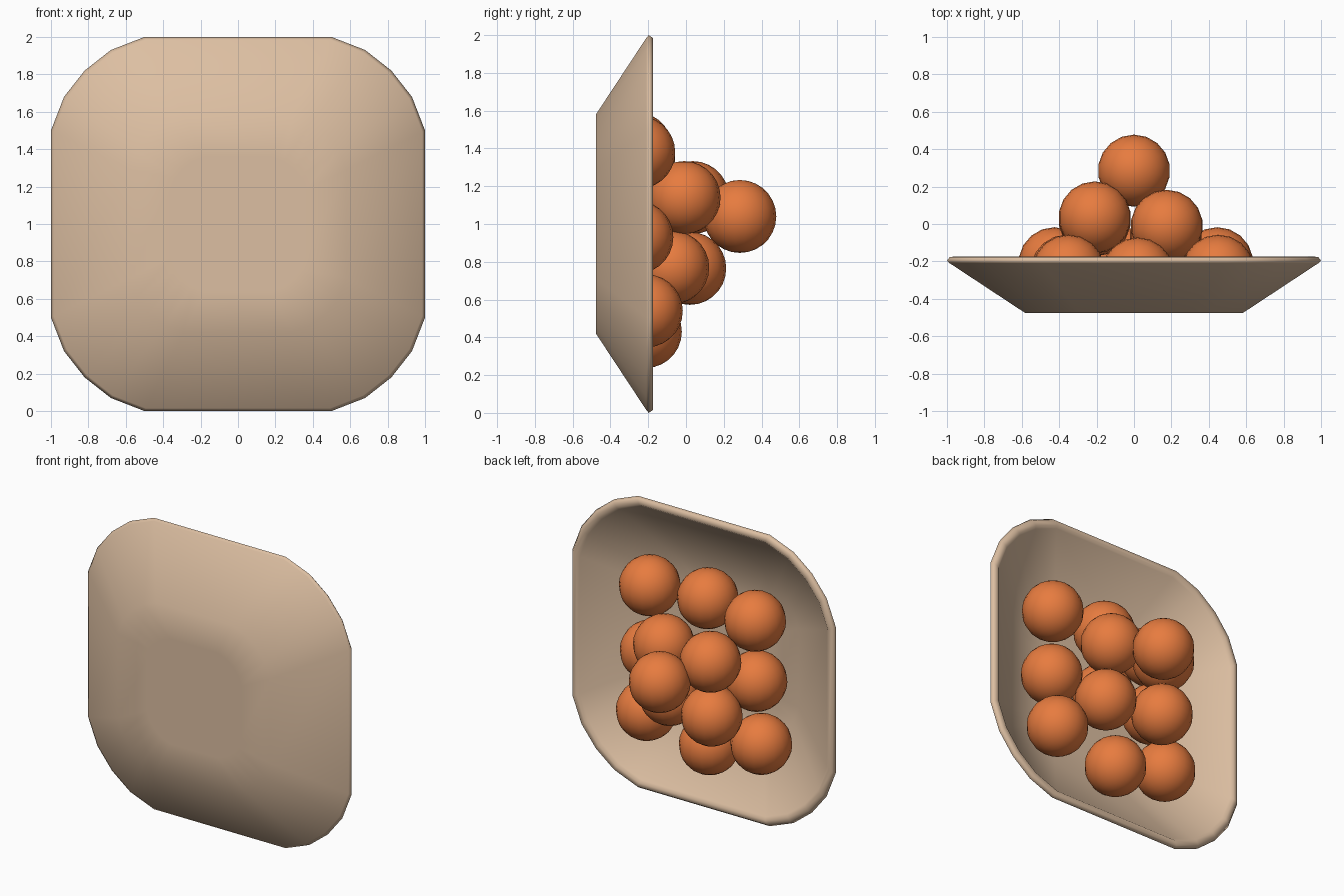
import bpy, bmesh

if "Cube" in bpy.data.objects:
    bpy.data.objects.remove(bpy.data.objects["Cube"])

def material(name, color):
    m = bpy.data.materials.new(name)
    m.diffuse_color = color
    m.use_nodes = True
    m.node_tree.nodes["Principled BSDF"].inputs["Base Color"].default_value = m.diffuse_color
    return m

tan = material("tan", (0.72, 0.52, 0.36, 1))
orange = material("orange", (0.80, 0.20, 0.05, 1))

def finish(bm, name, mat, angle=None):
    bmesh.ops.recalc_face_normals(bm, faces=bm.faces)
    me = bpy.data.meshes.new(name)
    bm.to_mesh(me)
    bm.free()
    me.materials.append(mat)
    ob = bpy.data.objects.new(name, me)
    bpy.context.collection.objects.link(ob)
    for p in me.polygons:
        p.use_smooth = True
    return ob

# Rounded-square outline: one corner, turned four times
corner = [(1, .5), (.93, .68), (.82, .82), (.68, .93), (.5, 1)]
outline = []
for _ in range(4):
    outline += corner
    corner = [(-v, u) for u, v in corner]

# Bowl standing on its side: (scale, y) rings from outer base over the rim to the inner base
rings = [(.36, -.477), (.58, -.477), (.985, -.21), (1, -.197), (.985, -.176),
         (.955, -.174), (.94, -.19), (.54, -.45), (.34, -.45)]
bm = bmesh.new()
loops = [[bm.verts.new((s * u, y, 1 + s * v)) for u, v in outline] for s, y in rings]
n = len(outline)
for a, b in zip(loops, loops[1:]):
    for i in range(n):
        j = (i + 1) % n
        bm.faces.new((a[i], a[j], b[j], b[i]))
bm.faces.new(loops[0])
bm.faces.new(loops[-1])
finish(bm, "bowl", tan)

# Pile of fruit: bottom layer of nine, middle layer of four, one on top
layers = {
    "bottom_fruit": [(.45, -.25, 1.38), (.02, -.265, 1.40), (-.35, -.25, 1.35),
                     (.45, -.26, .93), (.03, -.265, .95), (-.36, -.25, .94),
                     (.445, -.21, .54), (-.03, -.215, .43), (-.425, -.21, .54)],
    "middle_fruit": [(.175, -.01, 1.14), (-.21, .035, 1.14),
                     (.17, -.07, .77), (-.21, .02, .765)],
    "top_fruit": [(0, .285, 1.04)],
}
for name, spots in layers.items():
    for k, spot in enumerate(spots):
        bm = bmesh.new()
        bmesh.ops.create_uvsphere(bm, u_segments=18, v_segments=14, radius=.193)
        finish(bm, f"{name}_{k + 1}", orange).location = spot
